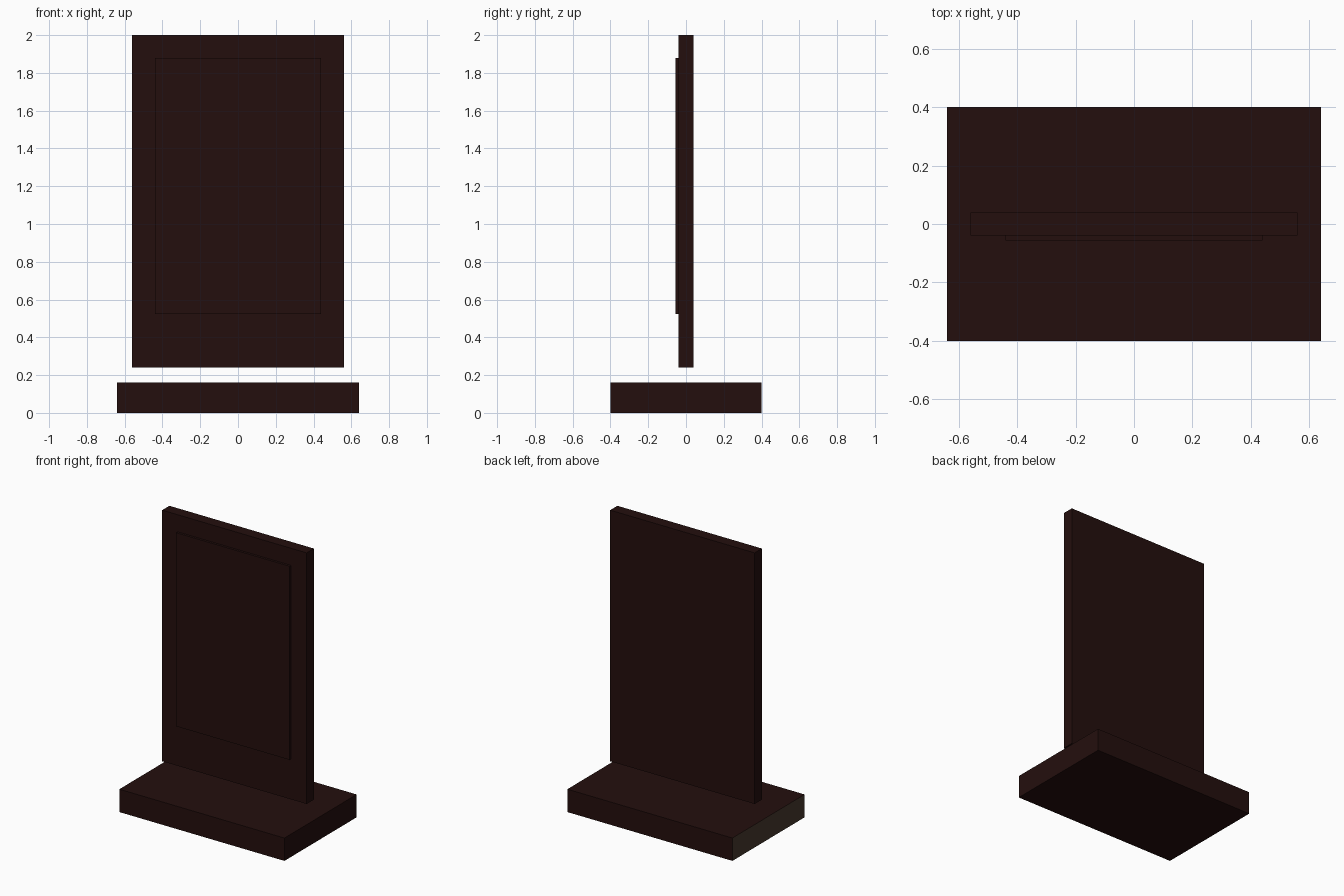
import bpy
import bmesh

if "Cube" in bpy.data.objects:
    bpy.data.objects.remove(bpy.data.objects["Cube"])


def material(name, rgb):
    m = bpy.data.materials.new(name)
    m.diffuse_color = (*rgb, 1.0)
    m.use_nodes = True
    m.node_tree.nodes["Principled BSDF"].inputs["Base Color"].default_value = m.diffuse_color
    return m


dark_wood = material("dark_wood", (0.0176, 0.0045, 0.0040))
light_brown = material("light_brown", (0.064, 0.041, 0.026))


def box(name, lo, hi, mats):
    """Axis-aligned box between two corners."""
    bm = bmesh.new()
    bmesh.ops.create_cube(bm, size=1)
    for v in bm.verts:
        v.co = [hi[i] if v.co[i] > 0 else lo[i] for i in range(3)]
    mesh = bpy.data.meshes.new(name)
    bm.to_mesh(mesh)
    bm.free()
    for m in mats:
        mesh.materials.append(m)
    obj = bpy.data.objects.new(name, mesh)
    bpy.context.collection.objects.link(obj)
    return obj


# Base slab, with its left end in a lighter colour
base = box("base", (-0.64, -0.40, 0.0), (0.64, 0.40, 0.16), [dark_wood, light_brown])
for face in base.data.polygons:
    face.material_index = 1 if face.normal.x < -0.5 else 0

# Upright board floating above the base
box("upright_board", (-0.56, -0.04, 0.24), (0.56, 0.04, 2.0), [dark_wood])

# Raised panel on the front of the board
box("front_panel", (-0.44, -0.056, 0.523), (0.44, -0.04, 1.88), [dark_wood])
